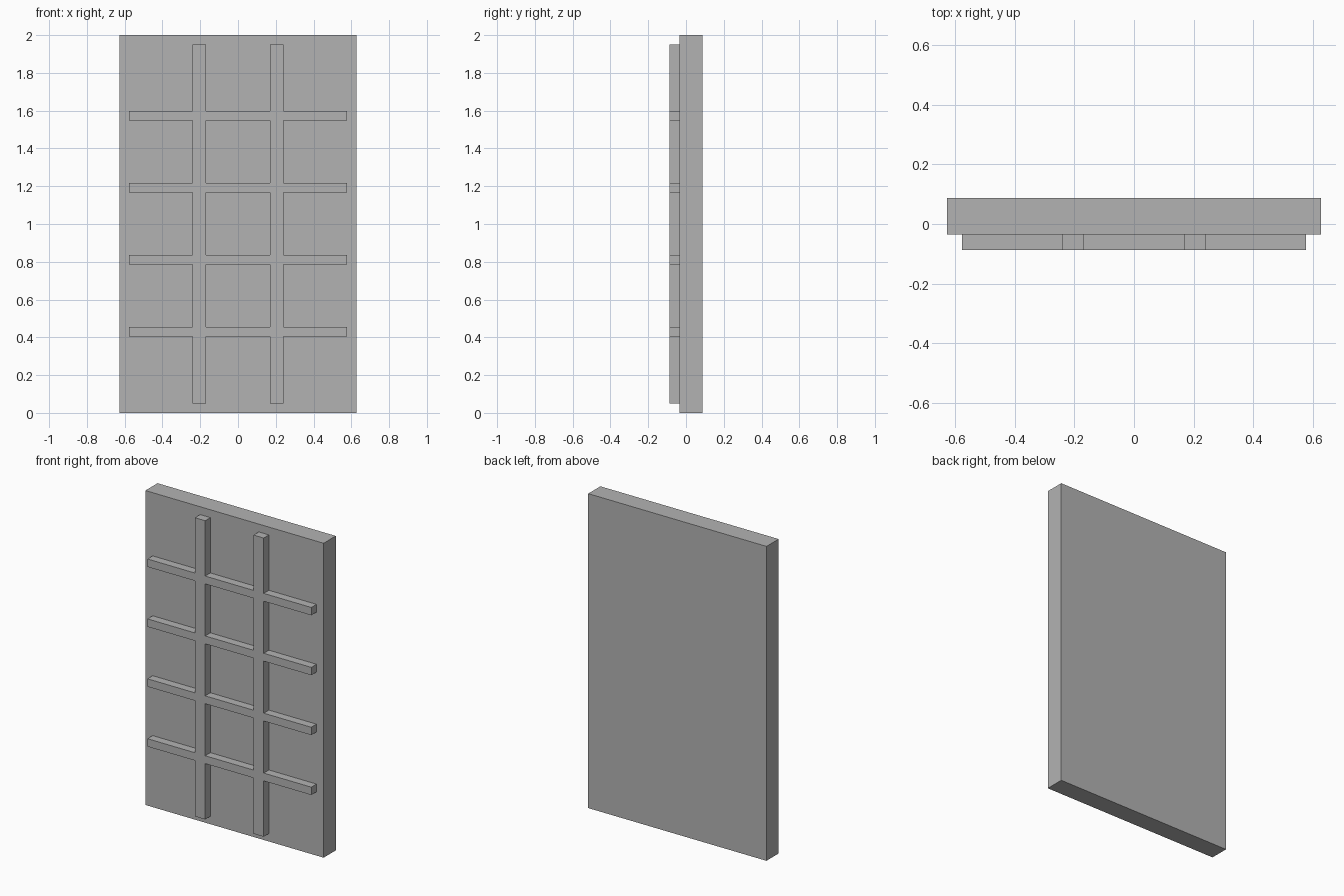
import bpy

cube = bpy.data.objects.get("Cube")
if cube:
    bpy.data.objects.remove(cube, do_unlink=True)

grey = bpy.data.materials.new("plain grey")
grey.use_nodes = True
colour = (0.45, 0.45, 0.45, 1)
grey.diffuse_color = colour
grey.node_tree.nodes["Principled BSDF"].inputs["Base Color"].default_value = colour


def box(name, centre, size):
    bpy.ops.mesh.primitive_cube_add(size=1, location=centre)
    obj = bpy.context.object
    obj.name = name
    obj.scale = size
    bpy.ops.object.transform_apply(location=False, rotation=False, scale=True)
    obj.data.materials.append(grey)
    return obj


# Back panel
FRONT, BACK, BAR_FRONT = -0.035, 0.087, -0.087
box("panel", (0, (FRONT + BACK) / 2, 1), (1.254, BACK - FRONT, 2))

# Raised lattice: two uprights and four rails
bar_y = (FRONT + BAR_FRONT) / 2
depth = FRONT - BAR_FRONT
lattice = [box("upright", (side * 0.206, bar_y, 1), (0.072, depth, 1.9))
           for side in (-1, 1)]
rails = [box("rail", (0, bar_y, 0.43 + i * 0.381), (1.153, depth, 0.05))
         for i in range(4)]

# Fuse the uprights into the rails so the crossings are flush
grid = lattice[0]
grid.name = "lattice"
bpy.context.view_layer.objects.active = grid
for bar in rails + lattice[1:]:
    union = grid.modifiers.new("fuse", "BOOLEAN")
    union.operation = "UNION"
    union.solver = "EXACT"
    union.object = bar
    bpy.ops.object.modifier_apply(modifier=union.name)
    bpy.data.objects.remove(bar, do_unlink=True)
